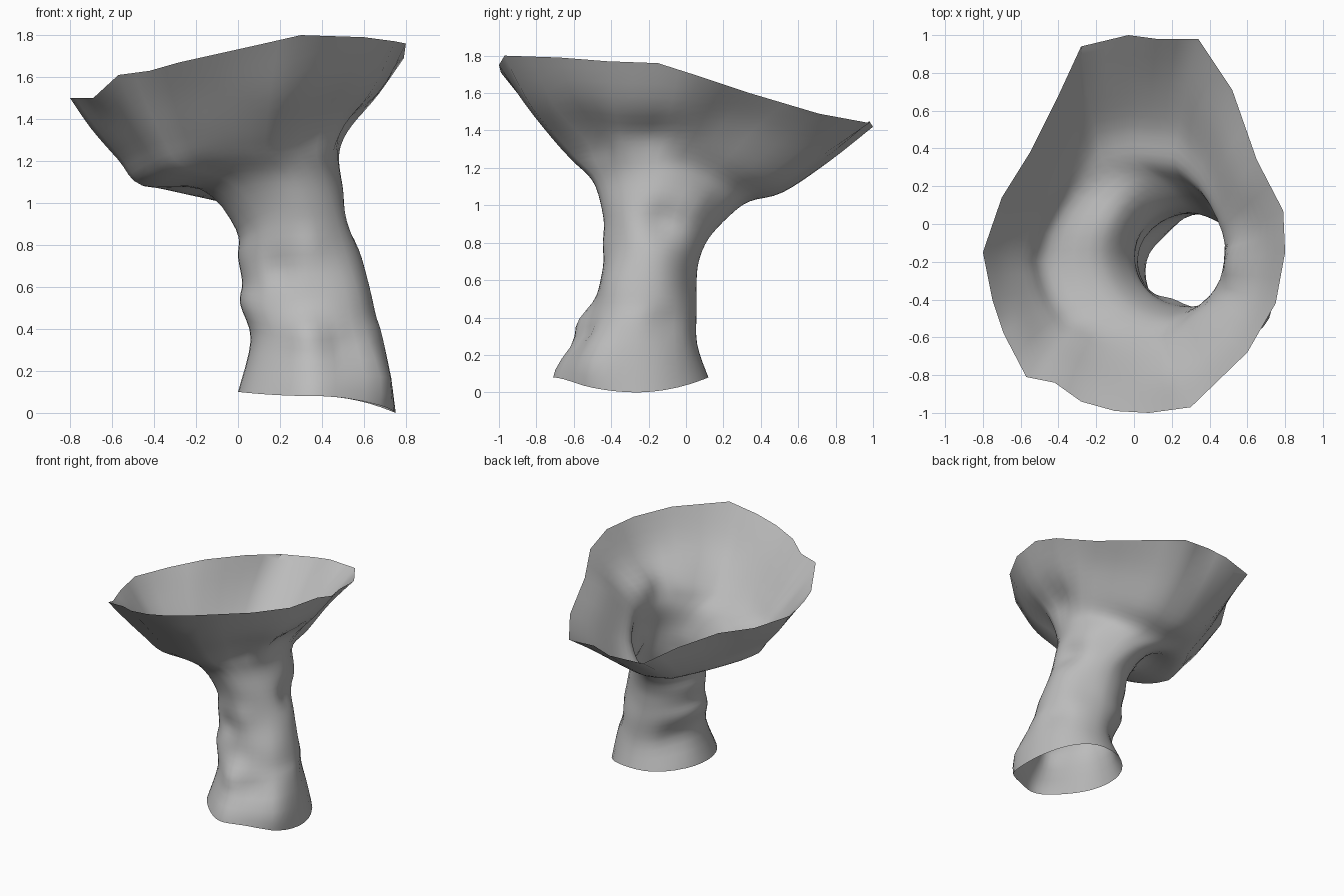
import bpy, bmesh, math
from mathutils import Vector

if "Cube" in bpy.data.objects:
    bpy.data.objects.remove(bpy.data.objects["Cube"], do_unlink=True)

# Irregular rim of the bowl, clockwise from the back
RIM = [(-.03, 1, 1.42), (.12, .98, 1.45), (.34, .98, 1.44), (.52, .71, 1.49), (.65, .34, 1.6),
       (.79, .07, 1.69), (.8, -.15, 1.76), (.75, -.42, 1.77), (.6, -.68, 1.79), (.3, -.97, 1.8),
       (.08, -1, 1.75), (-.1, -.99, 1.71), (-.28, -.94, 1.67), (-.42, -.84, 1.63),
       (-.57, -.81, 1.61), (-.69, -.58, 1.5), (-.75, -.4, 1.5), (-.8, -.15, 1.5),
       (-.7, .14, 1.49), (-.55, .38, 1.5), (-.4, .68, 1.46), (-.28, .94, 1.4)]

# Lower sections: left-hand x, z; right-hand x, z; front y, z; back y, z; rim likeness
SECTIONS = [
    (-.7, 1.35, .68, 1.52, -.86, 1.54, .76, 1.23, .95),
    (-.57, 1.2, .57, 1.37, -.71, 1.35, .52, 1.07, .75),
    (-.46, 1.08, .5, 1.25, -.61, 1.24, .34, 1.02, .45),
    (-.18, 1.06, .49, 1.15, -.5, 1.13, .23, .94, .1),
    (-.01, .87, .52, 1, -.45, .98, .12, .82, 0),
    (0, .74, .57, .82, -.43, .8, .07, .7, 0),
    (.02, .62, .61, .65, -.45, .62, .06, .58, 0),
    (.01, .52, .65, .48, -.48, .48, .06, .45, 0),
    (.06, .35, .69, .35, -.55, .3, .06, .26, 0),
    (0, .1, .75, 0, -.65, .08, .12, .08, 0)]

# Dents and swellings: centre, radius, push
BUMPS = [((.33, -.53, .38), .1, (0, -.06, 0)), ((.35, -.65, .14), .16, (0, -.07, 0)),
         ((.68, -.5, .17), .16, (.05, -.05, 0)), ((.55, -.4, .55), .17, (.025, -.025, 0)),
         ((.58, -.2, 1.38), .14, (-.07, 0, 0)), ((.36, -.56, 1.3), .12, (0, .06, 0)),
         ((.5, -.6, 1.38), .18, (-.03, .04, .03)), ((-.06, .02, 1), .15, (0, 0, .05)),
         ((.51, -.13, .9), .1, (-.06, 0, 0)), ((.47, .06, 1), .08, (.015, .015, 0)),
         ((.38, .18, 1), .1, (0, 0, .03)), ((.2, -.43, .68), .08, (0, .03, 0)),
         ((.1, .02, .3), .14, (.03, -.03, 0)), ((.48, .05, .6), .15, (-.015, -.015, 0)),
         ((.35, -.44, .8), .08, (0, -.02, 0)), ((.63, -.12, .36), .09, (-.03, 0, 0)),
         ((.5, -.54, .3), .07, (0, .03, 0))]


def densify(loop, steps):
    out = []
    for i, p in enumerate(loop):
        a, b = Vector(p), Vector(loop[(i + 1) % len(loop)])
        out += [a.lerp(b, s / steps) for s in range(steps)]
    return out


def section(spec, rim):
    """Ellipse-like ring, drawn toward the rim outline by the last value."""
    x0, zl, x1, zr, y0, zf, y1, zb, like = spec
    ring = []
    for p in rim:
        u = Vector((p.x / .8, p.y))
        d = u.normalized()
        w = d.lerp(u, like)
        z = d.x ** 2 * (zr if d.x > 0 else zl) + d.y ** 2 * (zb if d.y > 0 else zf)
        ring.append(Vector(((x0 + x1 + w.x * (x1 - x0)) / 2, (y0 + y1 + w.y * (y1 - y0)) / 2, z)))
    return ring


def spline(a, b, c, d, t):
    return b + (c - a) * (t / 2) + (a * 2 - b * 5 + c * 4 - d) * (t * t / 2) \
        + (b * 3 - a - c * 3 + d) * (t ** 3 / 2)


def bumped(p):
    q = p.copy()
    for centre, radius, push in BUMPS:
        q += Vector(push) * math.exp(-((p - Vector(centre)).length / radius) ** 2)
    return q


# Loft one open sheet from the rim down to the foot
rim = densify(RIM, 2)
rings = [rim] + [section(s, rim) for s in SECTIONS]
n, last, STEPS = len(rim), len(rings) - 1, 4
bm = bmesh.new()
rows = []
for k in range(last * STEPS + 1):
    j = min(k // STEPS, last - 1)
    t = k / STEPS - j
    quad = [rings[max(0, min(last, j + o))] for o in (-1, 0, 1, 2)]
    rows.append([bm.verts.new(bumped(spline(*(r[i] for r in quad), t))) for i in range(n)])
for upper, lower in zip(rows, rows[1:]):
    for i in range(n):
        m = (i + 1) % n
        bm.faces.new((upper[i], upper[m], lower[m], lower[i]))

mesh = bpy.data.meshes.new("funnel_shell")
bm.to_mesh(mesh)
bm.free()
shell = bpy.data.objects.new("funnel_shell", mesh)
bpy.context.collection.objects.link(shell)

# Plain grey material
grey = bpy.data.materials.new("plain_grey")
grey.use_nodes = True
colour = (.5, .5, .5, 1)
grey.diffuse_color = colour
grey.node_tree.nodes["Principled BSDF"].inputs["Base Color"].default_value = colour
mesh.materials.append(grey)

bpy.context.view_layer.objects.active = shell
shell.select_set(True)
bpy.ops.object.shade_smooth_by_angle(angle=math.radians(50))
